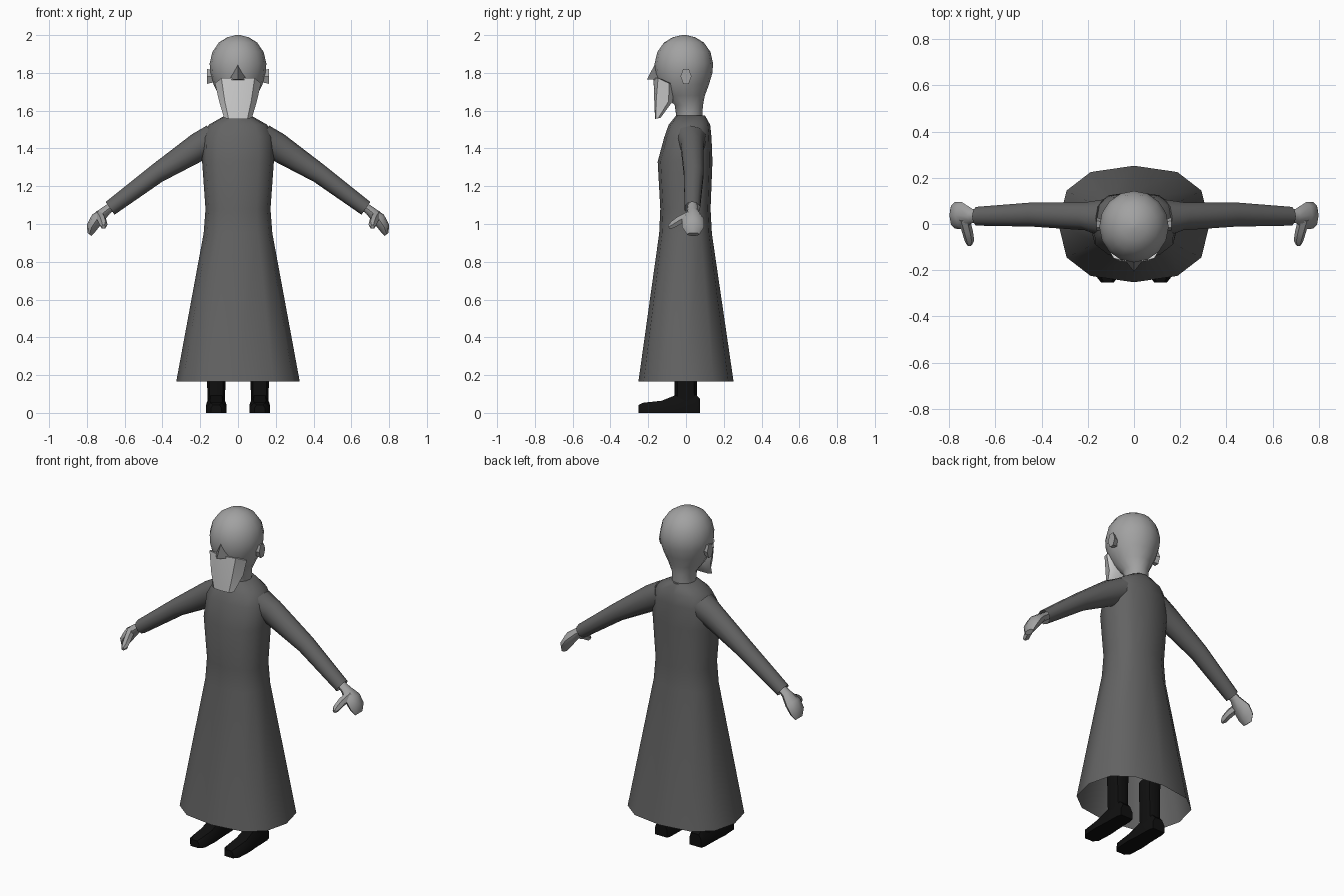
import bpy, bmesh, math
from mathutils import Vector

if "Cube" in bpy.data.objects:
    bpy.data.objects.remove(bpy.data.objects["Cube"])


def material(name, v):
    m = bpy.data.materials.new(name)
    m.diffuse_color = (v, v, v, 1)
    m.use_nodes = True
    m.node_tree.nodes["Principled BSDF"].inputs["Base Color"].default_value = m.diffuse_color
    return m


ROBE = material("dark grey cloth", 0.125)
SKIN = material("grey skin", 0.36)
NOSE = material("shaded skin", 0.2)
BEARD = material("pale beard", 0.65)
SHOE = material("black leather", 0.005)


def ring(c, u, v, n, p=1.0):
    """Closed (super)elliptical ring around c spanned by half-axes u and v."""
    c, u, v = Vector(c), Vector(u), Vector(v)
    pts = []
    for i in range(n):
        a = 2 * math.pi * i / n
        ca, sa = math.cos(a), math.sin(a)
        pts.append(c + u * math.copysign(abs(ca) ** p, ca)
                   + v * math.copysign(abs(sa) ** p, sa))
    return pts


def flat_ring(z, rx, yf, yb, n, p=1.0):
    """Horizontal ring from front y to back y."""
    return ring((0, (yf + yb) / 2, z), (rx, 0, 0), (0, (yb - yf) / 2, 0), n, p)


def limb_ring(x, z, half, yf, yb, perp, n):
    """Ring across an arm that runs in the xz plane."""
    return ring((x, (yf + yb) / 2, z), (half * perp[0], 0, half * perp[1]),
                (0, (yb - yf) / 2, 0), n)


def loft(name, rings, mat, caps=(True, True), mirror=False, angle=50):
    bm = bmesh.new()
    loops = [[bm.verts.new(p) for p in r] for r in rings]
    for a, b in zip(loops, loops[1:]):
        n = len(a)
        for i in range(n):
            bm.faces.new((a[i], a[(i + 1) % n], b[(i + 1) % n], b[i]))
    if caps[0]:
        bm.faces.new(loops[0])
    if caps[1]:
        bm.faces.new(loops[-1])
    bmesh.ops.remove_doubles(bm, verts=bm.verts, dist=0.0005)
    bmesh.ops.recalc_face_normals(bm, faces=bm.faces)
    me = bpy.data.meshes.new(name)
    bm.to_mesh(me)
    bm.free()
    me.materials.append(mat)
    ob = bpy.data.objects.new(name, me)
    bpy.context.collection.objects.link(ob)
    if mirror:
        ob.modifiers.new("Mirror", 'MIRROR')
    bpy.ops.object.select_all(action='DESELECT')
    ob.select_set(True)
    bpy.context.view_layer.objects.active = ob
    bpy.ops.object.shade_smooth_by_angle(angle=math.radians(angle))
    return ob


# Robe: flared skirt, waist, chest and sloped shoulders, open at the hem
robe = [(0.165, 0.327, -0.252, 0.252), (0.95, 0.182, -0.142, 0.137),
        (1.08, 0.172, -0.136, 0.130), (1.33, 0.190, -0.150, 0.140),
        (1.46, 0.188, -0.115, 0.135), (1.525, 0.155, -0.092, 0.128),
        (1.575, 0.068, -0.052, 0.100)]
loft("robe", [flat_ring(*r, 12, 0.8) for r in robe], ROBE, caps=(False, True))

# Sleeves, open at the cuff
sleeve = [(0.12, 1.455, 0.080, -0.060, 0.110), (0.20, 1.413, 0.076, -0.030, 0.097),
          (0.43, 1.267, 0.052, -0.014, 0.096), (0.677, 1.083, 0.041, -0.009, 0.076)]
loft("sleeve", [limb_ring(*r, (0.57, 0.82), 10) for r in sleeve], ROBE,
     caps=(True, False), mirror=True)

# Mitten hands and thumbs
hand = [(0.65, 1.105, 0.024, 0.010, 0.060), (0.70, 1.070, 0.026, 0.004, 0.066),
        (0.745, 1.028, 0.035, -0.022, 0.095), (0.775, 0.982, 0.030, -0.020, 0.095),
        (0.787, 0.945, 0.014, 0.005, 0.072)]
loft("hand", [limb_ring(*r, (0.78, 0.62), 8) for r in hand], SKIN, mirror=True)
thumb = [(0.735, 0.02, 1.045, 0.026), (0.720, -0.035, 1.020, 0.024),
         (0.712, -0.072, 0.996, 0.021), (0.712, -0.092, 0.985, 0.010)]
loft("thumb", [ring((x, y, z), (r, 0, 0), (0, -0.3 * r, r), 6)
               for x, y, z, r in thumb], SKIN, mirror=True)

# Head and neck in one smooth shape
head = [(1.56, 0.066, -0.050, 0.085), (1.63, 0.068, -0.060, 0.090),
        (1.68, 0.100, -0.115, 0.100), (1.74, 0.130, -0.150, 0.122),
        (1.80, 0.147, -0.163, 0.140), (1.85, 0.150, -0.166, 0.143),
        (1.91, 0.136, -0.152, 0.130), (1.96, 0.102, -0.117, 0.095),
        (1.988, 0.058, -0.072, 0.050), (2.0, 0.012, -0.022, 0.002)]
loft("head", [flat_ring(*r, 16) for r in head], SKIN)

# Ears
loft("ear", [ring((0.13, -0.004, 1.78), (0, 0.022, 0), (0, 0, 0.035), 6),
             ring((0.163, 0.0, 1.782), (0, 0.029, 0), (0, 0, 0.046), 6)],
     SKIN, mirror=True, angle=30)

# Nose: three-sided pyramid with a flat underside
loft("nose", [[Vector((-0.045, -0.15, 1.762)), Vector((0, -0.206, 1.766)),
               Vector((0.045, -0.15, 1.762))],
              [Vector((-0.006, -0.155, 1.842)), Vector((0, -0.167, 1.842)),
               Vector((0.006, -0.155, 1.842))]], NOSE, angle=30)


# Beard: wraps the lower face and tapers to a blunt end
def beard_ring(z, z_side, side, cheek, front, back):
    half = [(*side, z_side), (*cheek, z)]
    pts = [Vector((0, front, z))]
    pts += [Vector(p) for p in reversed(half)]
    pts += [Vector((side[0] * 0.7, back, z_side)), Vector((-side[0] * 0.7, back, z_side))]
    pts += [Vector((-x, y, zz)) for x, y, zz in half]
    return pts


loft("beard", [beard_ring(1.772, 1.745, (0.122, -0.090), (0.088, -0.148), -0.172, -0.06),
               beard_ring(1.650, 1.650, (0.100, -0.092), (0.070, -0.158), -0.168, -0.07),
               beard_ring(1.557, 1.562, (0.074, -0.146), (0.050, -0.160), -0.164, -0.135)],
     BEARD, angle=40)

# Boot shafts, reaching up under the robe
shaft = [(0.05, 0.046, -0.058, 0.066), (0.10, 0.047, -0.060, 0.058),
         (0.34, 0.053, -0.062, 0.055)]
loft("boot_shaft", [[p + Vector((0.115, 0, 0)) for p in flat_ring(*r, 8, 0.8)]
                    for r in shaft], SHOE, mirror=True)


# Boot feet: sections along the length, narrower on top
def foot_ring(y, w, h):
    side = [(w, 0), (w, h * 0.6), (w * 0.6, h)]
    pts = side + [(-x, z) for x, z in reversed(side)]
    return [Vector((0.115 + x, y, z)) for x, z in pts]


foot = [(-0.252, 0.028, 0.042), (-0.225, 0.050, 0.054), (-0.13, 0.055, 0.064),
        (-0.06, 0.050, 0.092), (0.05, 0.047, 0.100), (0.075, 0.040, 0.075)]
loft("boot_foot", [foot_ring(*f) for f in foot], SHOE, mirror=True, angle=40)
